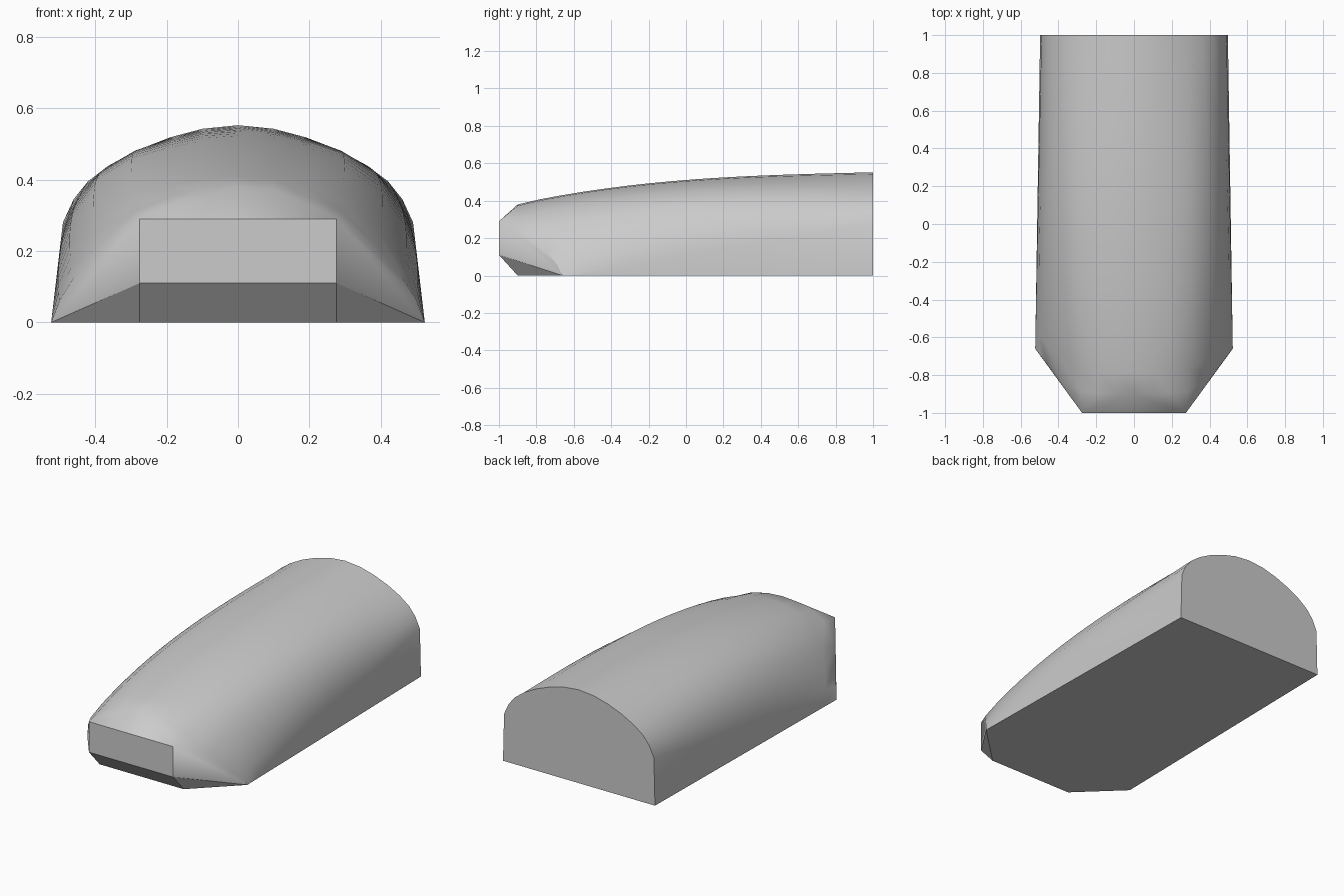
import bpy
import bmesh
import math
from mathutils import Vector

cube = bpy.data.objects.get("Cube")
if cube:
    bpy.data.objects.remove(cube, do_unlink=True)

# Plain grey finish
grey = bpy.data.materials.new("plain_grey")
grey.use_nodes = True
grey.diffuse_color = (0.6, 0.6, 0.6, 1)
grey.node_tree.nodes["Principled BSDF"].inputs["Base Color"].default_value = grey.diffuse_color

# Half outlines from the base corner up to the crown
corner = (0.523, -0.66, 0)
rim = [corner, corner, (0.50, -0.69, 0.06), (0.46, -0.745, 0.125), (0.39, -0.82, 0.215),
       (0.285, -0.885, 0.312), (0.19, -0.895, 0.352), (0.10, -0.9, 0.373), (0, -0.9, 0.38)]
back = [(0.497, 0), (0.49, 0.28), (0.46, 0.345), (0.42, 0.395), (0.36, 0.44),
        (0.28, 0.483), (0.19, 0.518), (0.10, 0.542), (0, 0.552)]
swell_x = [0, 0, 0.015, 0.025, 0.025, 0.015, 0, 0, 0]
swell_z = [0, 0, 0.015, 0.04, 0.065, 0.065, 0.057, 0.052, 0.05]
STEPS = 16

bm = bmesh.new()


def mirrored(half):
    """Complete a half outline across the centre plane."""
    return half + [Vector((-p.x, p.y, p.z)) for p in reversed(half[:-1])]


def section(t):
    """Blend the front rim into the back outline with a slight swell."""
    s = math.sin(math.pi * t ** 0.8)
    half = []
    for r, b, sx, sz in zip(rim, back, swell_x, swell_z):
        p = Vector(r).lerp(Vector((b[0], 1, b[1])), t)
        half.append(p + Vector((sx * s, 0, sz * s)))
    return [bm.verts.new(p) for p in mirrored(half)]


# Curved shell
rows = [section(i / STEPS) for i in range(STEPS + 1)]
for a, b in zip(rows, rows[1:]):
    for k in range(len(a) - 1):
        bm.faces.new((a[k], b[k], b[k + 1], a[k + 1]))
bm.faces.new(rows[-1])

# Chamfered nose, one fan of faces on each side
front = rows[0]
mid = len(rim) - 1
nose = []
for side in (1, -1):
    top, low, foot = [bm.verts.new((side * 0.275, y, z))
                      for y, z in ((-1, 0.29), (-1, 0.11), (-0.9, 0))]
    half = front[:mid + 1] if side == 1 else front[mid:][::-1]
    for a, b in zip(half[1:], half[2:]):
        bm.faces.new((top, a, b))
    bm.faces.new((top, low, half[1]))
    bm.faces.new((low, foot, half[1]))
    nose.append((top, low, foot))
(lt, ll, lf), (rt, rl, rf) = nose
bm.faces.new((lt, rt, front[mid]))
bm.faces.new((lt, ll, rl, rt))
bm.faces.new((ll, lf, rf, rl))

# Flat underside
bm.faces.new([lf] + [r[0] for r in rows] + [r[-1] for r in reversed(rows)] + [rf])

bmesh.ops.remove_doubles(bm, verts=bm.verts[:], dist=0.0005)
bmesh.ops.dissolve_degenerate(bm, edges=bm.edges[:], dist=0.0001)
bmesh.ops.recalc_face_normals(bm, faces=bm.faces[:])

mesh = bpy.data.meshes.new("domed_body")
bm.to_mesh(mesh)
bm.free()
mesh.materials.append(grey)
body = bpy.data.objects.new("domed_body", mesh)
bpy.context.collection.objects.link(body)

bpy.ops.object.select_all(action="DESELECT")
body.select_set(True)
bpy.context.view_layer.objects.active = body
bpy.ops.object.shade_smooth_by_angle(angle=math.radians(30))
